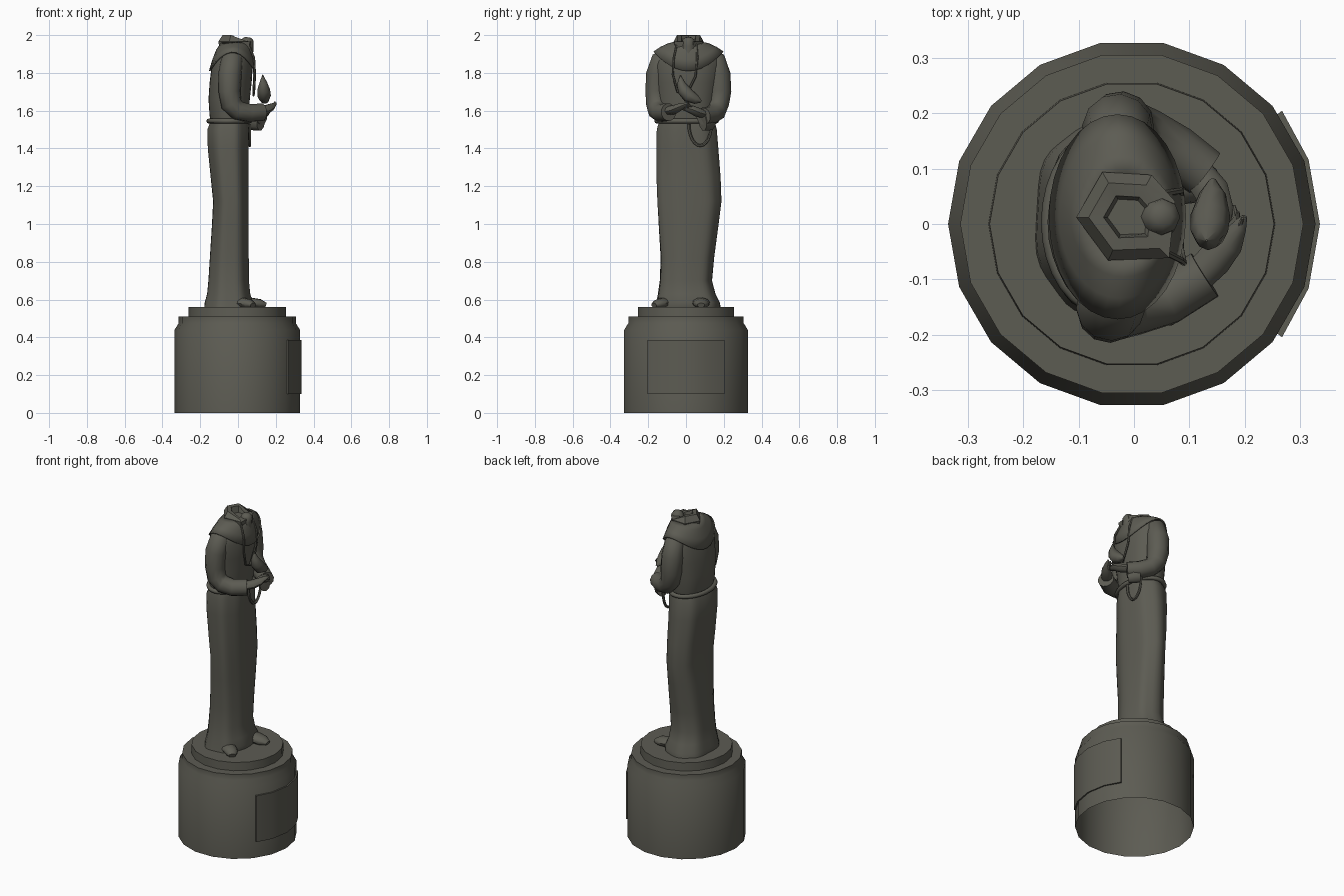
import bpy, math
from mathutils import Vector

stone = bpy.data.materials.new("dark_olive_bronze")
stone.diffuse_color = (0.108, 0.106, 0.086, 1)


def make(name, verts, faces, angle=35):
    me = bpy.data.meshes.new(name)
    me.from_pydata([tuple(v) for v in verts], [], faces)
    me.materials.append(stone)
    for p in me.polygons:
        p.use_smooth = True
    me.set_sharp_from_angle(angle=math.radians(angle))
    ob = bpy.data.objects.new(name, me)
    bpy.context.collection.objects.link(ob)
    return ob


def skin(name, rings, caps=(True, True), angle=35):
    """Join equal closed rings of points into one surface."""
    n = len(rings[0])
    verts = [p for r in rings for p in r]
    faces = [(i * n + j, i * n + (j + 1) % n, (i + 1) * n + (j + 1) % n, (i + 1) * n + j)
             for i in range(len(rings) - 1) for j in range(n)]
    if caps[0]:
        faces.append(tuple(reversed(range(n))))
    if caps[1]:
        faces.append(tuple(range((len(rings) - 1) * n, len(rings) * n)))
    return make(name, verts, faces, angle)


def body(name, rows, n=32, power=0.85, fold=0.0):
    """Loft rounded sections given as (z, x0, x1, y0, y1), with vertical folds."""
    rings = []
    for z, x0, x1, y0, y1 in rows:
        ring = []
        for j in range(n):
            a = math.tau * j / n
            c, s = math.cos(a), math.sin(a)
            k = 1 + fold * (math.cos(7 * a + 1.5 * z) - 0.6)
            ring.append(((x0 + x1) / 2 + k * (x1 - x0) / 2 * math.copysign(abs(c) ** power, c),
                         (y0 + y1) / 2 + k * (y1 - y0) / 2 * math.copysign(abs(s) ** power, s), z))
        rings.append(ring)
    return skin(name, rings)


def tube(name, pts, n=10, closed=False, zscale=1.0):
    """Tube along (x, y, z, radius) points."""
    P = [Vector(p[:3]) for p in pts]
    m = len(P)
    rings, u, prev = [], None, None
    for i in range(m):
        a = P[(i - 1) % m] if closed else P[max(i - 1, 0)]
        b = P[(i + 1) % m] if closed else P[min(i + 1, m - 1)]
        t = (b - a).normalized()
        if u is None:
            u = t.orthogonal().normalized()
        else:
            u = prev.rotation_difference(t) @ u
        v = t.cross(u)
        prev = t
        ring = []
        for j in range(n):
            w = math.tau * j / n
            o = (u * math.cos(w) + v * math.sin(w)) * pts[i][3]
            o.z *= zscale
            ring.append(P[i] + o)
        rings.append(ring)
    if closed:
        rings.append(rings[0])
    return skin(name, rings, (not closed, not closed), 50)


# Stepped 18-sided pedestal, open below
CX = -0.004
profile = [(0.332, 0), (0.332, 0.44), (0.31, 0.475), (0.31, 0.51),
           (0.259, 0.51), (0.257, 0.56)]
skin("pedestal", [[(CX + r * math.cos(math.tau * j / 18), r * math.sin(math.tau * j / 18), z)
                   for j in range(18)] for r, z in profile], (False, True))

# Curved blank plaque
rings = []
for deg in (-37, -20, 0, 20, 37):
    c, s = math.cos(math.radians(deg)), math.sin(math.radians(deg))
    rings.append([(CX + r * c, r * s, z) for r, z in
                  ((0.322, 0.10), (0.34, 0.10), (0.34, 0.385), (0.322, 0.385))])
skin("plaque", rings)

# Long robe
body("robe_skirt", [
    (0.56, -0.18, 0.075, -0.165, 0.182), (0.585, -0.178, 0.08, -0.16, 0.178),
    (0.63, -0.165, 0.065, -0.152, 0.155), (0.70, -0.158, 0.058, -0.142, 0.137),
    (0.82, -0.15, 0.057, -0.138, 0.148), (1.0, -0.138, 0.057, -0.15, 0.172),
    (1.12, -0.132, 0.057, -0.157, 0.187), (1.25, -0.145, 0.057, -0.161, 0.182),
    (1.4, -0.16, 0.057, -0.161, 0.17), (1.5, -0.162, 0.06, -0.158, 0.162),
    (1.545, -0.145, 0.055, -0.145, 0.15)], n=42, fold=0.022)
body("robe_torso", [
    (1.53, -0.14, 0.05, -0.14, 0.145), (1.57, -0.15, 0.058, -0.15, 0.155),
    (1.66, -0.156, 0.064, -0.155, 0.165), (1.75, -0.15, 0.074, -0.165, 0.18),
    (1.84, -0.138, 0.08, -0.17, 0.19), (1.90, -0.115, 0.07, -0.155, 0.18),
    (1.93, -0.10, 0.065, -0.11, 0.135), (1.955, -0.08, 0.06, -0.06, 0.085)], power=0.95, fold=0.01)

# Shoulder cape, dipping at chest and back
rings = []
for f in (0, 0.3, 0.65, 1):
    ring = []
    for j in range(32):
        a = math.tau * j / 32
        c, s = math.cos(a), math.sin(a)
        rx, ry = 0.07 + 0.05 * f ** 0.7, 0.075 + 0.108 * f
        drop = 0.05 * f ** 1.6 + 0.1 * f * c * c
        ring.append((-0.015 - 0.015 * f + rx * c, 0.013 + ry * s, 1.96 - drop))
    rings.append(ring[::-1])
cape = skin("shoulder_cape", rings, (False, False))
mod = cape.modifiers.new("thickness", 'SOLIDIFY')
mod.thickness = 0.008
mod.offset = 0

# Folded hood: a low six-sided collar, higher at the back
outline = [(0.07, 0.04), (0.03, 0.085), (-0.055, 0.09), (-0.1, 0.012), (-0.045, -0.062), (0.06, -0.058)]
rings = []
for k, lift in ((0.95, -0.06), (1.05, -0.015), (0.8, 0.02), (0.5, 0.018), (0.42, -0.02)):
    rings.append([(-0.01 + (x + 0.01) * k, 0.012 + (y - 0.012) * k,
                   1.98 + (lift if lift < 0 else lift * (1 if x < 0.01 else -0.6)))
                  for x, y in outline])
skin("hood_collar", rings)
tube("neck_stump", [(0.035, 0.013, 1.90, 0.046), (0.047, 0.013, 1.95, 0.036),
                    (0.052, 0.013, 1.975, 0.032), (0.054, 0.013, 1.988, 0.016)], 8)

# Sleeves
tube("right_sleeve", [
    (-0.03, -0.09, 1.905, 0.03), (-0.03, -0.125, 1.87, 0.058), (-0.043, -0.15, 1.79, 0.062),
    (-0.045, -0.157, 1.70, 0.058), (-0.035, -0.155, 1.635, 0.056), (0.0, -0.15, 1.60, 0.052),
    (0.06, -0.135, 1.588, 0.048), (0.128, -0.092, 1.592, 0.047)], 12)
tube("left_sleeve", [
    (-0.03, 0.11, 1.91, 0.03), (-0.03, 0.15, 1.87, 0.058), (-0.03, 0.172, 1.79, 0.064),
    (-0.025, 0.178, 1.70, 0.062), (-0.015, 0.172, 1.635, 0.056), (0.02, 0.16, 1.595, 0.052),
    (0.075, 0.132, 1.575, 0.048), (0.128, 0.092, 1.57, 0.046)], 12)
# Hanging cuff of the left sleeve
tube("hanging_cuff", [(0.07, 0.13, 1.555, 0.036), (0.1, 0.11, 1.548, 0.036),
                      (0.122, 0.088, 1.54, 0.03)], 10, zscale=1.6)

# Hands
tube("right_hand", [(0.11, -0.10, 1.598, 0.03), (0.145, -0.065, 1.605, 0.032),
                    (0.172, -0.035, 1.618, 0.026), (0.19, -0.005, 1.632, 0.014),
                    (0.2, 0.014, 1.64, 0.005)], 8, zscale=0.75)
tube("left_hand", [(0.11, 0.10, 1.58, 0.028), (0.14, 0.06, 1.592, 0.032),
                   (0.152, 0.025, 1.608, 0.028), (0.155, -0.015, 1.618, 0.018),
                   (0.155, -0.04, 1.622, 0.006)], 8, zscale=0.75)
for i in range(3):
    tube("finger", [(0.165, -0.04 + 0.012 * i, 1.61, 0.01), (0.186, -0.015 + 0.012 * i, 1.625, 0.008),
                    (0.196 - 0.008 * i, 0.01 + 0.012 * i, 1.648 - 0.012 * i, 0.003)], 6)

# Small bird resting on the hands
tube("bird", [(0.142, 0.08, 1.648, 0.006), (0.142, 0.055, 1.658, 0.024), (0.138, 0.015, 1.678, 0.036),
              (0.136, -0.012, 1.71, 0.034), (0.134, -0.026, 1.745, 0.022),
              (0.131, -0.03, 1.79, 0.002)], 8)

# Rope belt, hanging loop and neck cord
belt = []
for j in range(32):
    a = math.tau * j / 32
    belt.append((-0.047 + 0.108 * math.cos(a), 0.003 + 0.158 * math.sin(a), 1.545, 0.013))
tube("rope_belt", belt, 8, closed=True)
loop = [(0.062, 0.075 + 0.06 * math.cos(a), 1.53 - 0.115 * math.sin(a), 0.008)
        for a in (math.pi * j / 12 for j in range(13))]
tube("belt_loop", loop, 6)
tube("neck_cord", [(0.055, -0.05, 1.95, 0.006), (0.085, -0.065, 1.88, 0.006),
                   (0.09, -0.07, 1.79, 0.006), (0.085, -0.045, 1.70, 0.006),
                   (0.082, 0.0, 1.68, 0.006), (0.085, 0.05, 1.78, 0.006),
                   (0.085, 0.06, 1.88, 0.006), (0.055, 0.055, 1.95, 0.006)], 6)

# Shoes under the hem
tube("right_shoe", [(-0.02, -0.10, 0.58, 0.035), (0.03, -0.125, 0.582, 0.042),
                    (0.062, -0.15, 0.576, 0.036), (0.08, -0.17, 0.57, 0.02)], 10, zscale=0.65)
tube("left_shoe", [(0.0, 0.08, 0.585, 0.04), (0.07, 0.08, 0.582, 0.047),
                   (0.115, 0.08, 0.577, 0.042), (0.148, 0.08, 0.57, 0.02)], 10, zscale=0.6)
